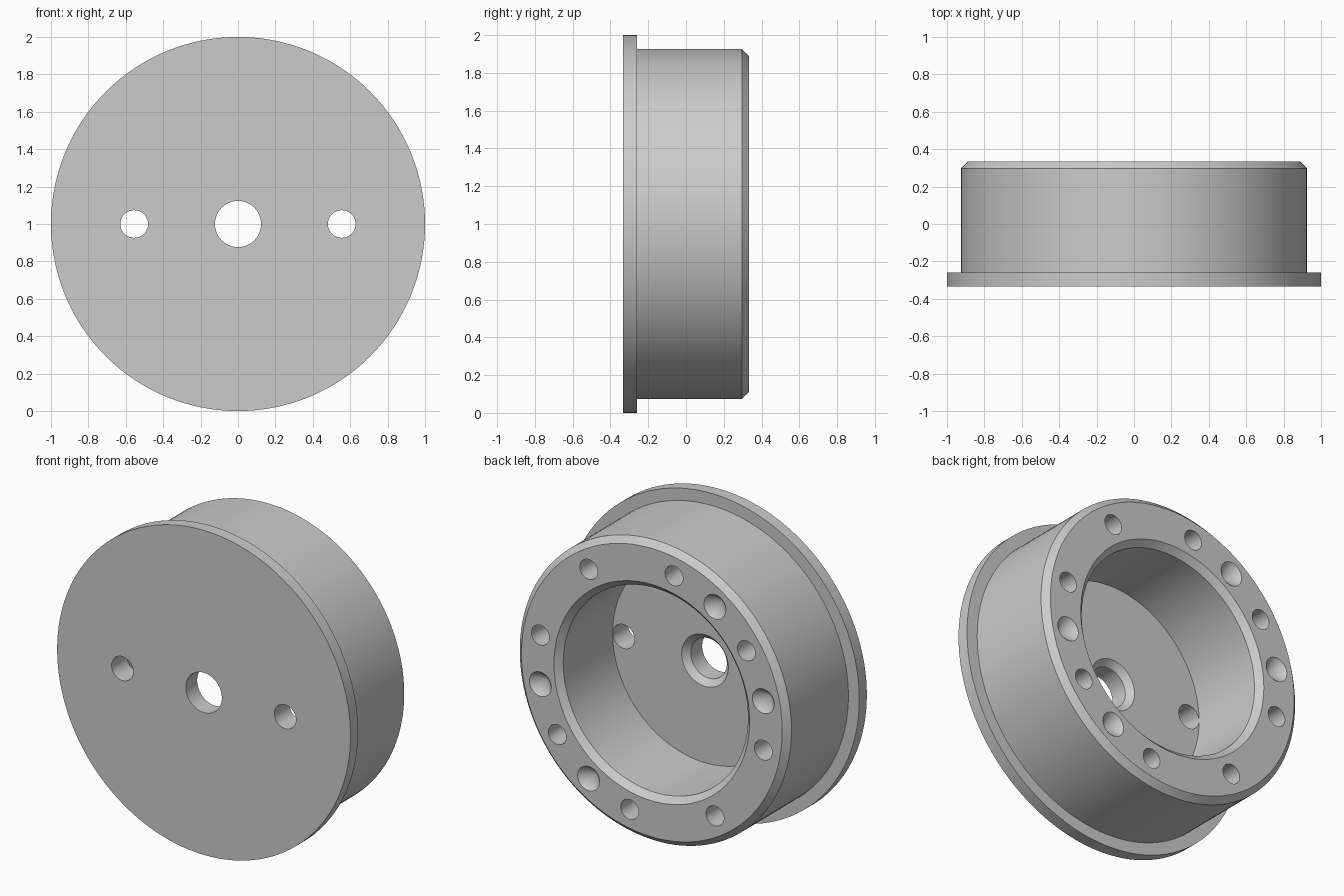
import bpy, bmesh, math
from mathutils import Matrix, Vector

if "Cube" in bpy.data.objects:
    bpy.data.objects.remove(bpy.data.objects["Cube"])

SEG = 128
FRONT, BACK, FLOOR = -0.333, 0.333, -0.185
C = 0.037  # chamfer size


def make_object(name, bm):
    mesh = bpy.data.meshes.new(name)
    bmesh.ops.recalc_face_normals(bm, faces=bm.faces)
    bm.to_mesh(mesh)
    bm.free()
    obj = bpy.data.objects.new(name, mesh)
    bpy.context.collection.objects.link(obj)
    return obj


def lathe(name, profile):
    """Revolve a closed (radius, y) profile about the hub axis."""
    bm = bmesh.new()
    rings = []
    for i in range(SEG):
        a = 2 * math.pi * i / SEG
        rings.append([bm.verts.new((r * math.cos(a), y, 1 + r * math.sin(a)))
                      for r, y in profile])
    n = len(profile)
    for i in range(SEG):
        p, q = rings[i], rings[(i + 1) % SEG]
        for j in range(n):
            k = (j + 1) % n
            bm.faces.new((p[j], p[k], q[k], q[j]))
    return make_object(name, bm)


def add_cutter(bm, x, z, y0, y1, r0, r1, seg=32):
    """Cylinder or cone along y, radius r0 at y0 and r1 at y1."""
    m = (Matrix.Translation(Vector((x, (y0 + y1) / 2, z)))
         @ Matrix.Rotation(-math.pi / 2, 4, 'X'))
    bmesh.ops.create_cone(bm, cap_ends=True, segments=seg, radius1=r0,
                          radius2=r1, depth=y1 - y0, matrix=m)


# Flanged cup with chamfered rims and a central bore
hub = lathe("flanged_hub", [
    (0.123, FRONT), (1.0, FRONT), (1.0, FRONT + 0.074), (0.926, FRONT + 0.074),
    (0.926, BACK - C), (0.926 - C, BACK), (0.667, BACK), (0.63, BACK - C),
    (0.63, FLOOR), (0.159, FLOOR), (0.123, FLOOR - C)])

cut = bmesh.new()
# Two holes through the cup floor
for side in (-1, 1):
    add_cutter(cut, side * 0.555, 1, FRONT - 0.05, FLOOR + 0.05, 0.074, 0.074)

# Eight blind holes around the rear rim
RING = 0.775
for i in range(8):
    a = math.radians(11.25 + 45 * i)
    add_cutter(cut, RING * math.cos(a), 1 + RING * math.sin(a),
               BACK - 0.37, BACK + 0.05, 0.061, 0.061)

# Four conical dimples between them
for deg in (-11.25, 123.75, 168.75, 303.75):
    a = math.radians(deg)
    add_cutter(cut, RING * math.cos(a), 1 + RING * math.sin(a),
               BACK - 0.07, BACK + 0.03, 0.0, 0.075 * 0.10 / 0.07)
cutter = make_object("hole_cutters", cut)
cutter.hide_render = True

# Cut the holes, then drop the cutters
mod = hub.modifiers.new("holes", 'BOOLEAN')
mod.operation = 'DIFFERENCE'
mod.solver = 'EXACT'
mod.object = cutter
bpy.context.view_layer.objects.active = hub
hub.select_set(True)
bpy.ops.object.modifier_apply(modifier=mod.name)
bpy.data.objects.remove(cutter, do_unlink=True)
bpy.ops.object.shade_smooth_by_angle(angle=math.radians(30))
